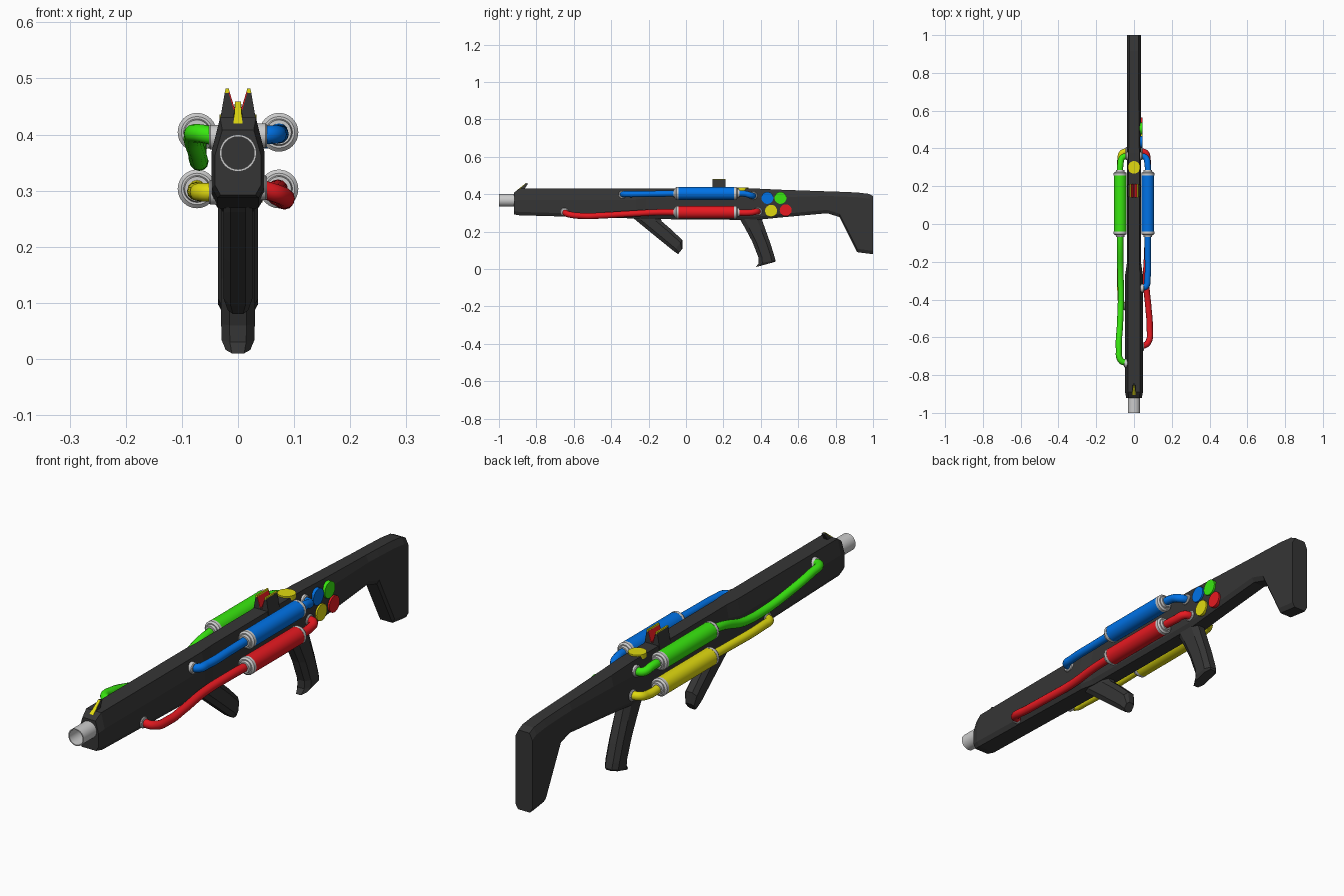
import bpy, bmesh, math
from mathutils import Vector

if "Cube" in bpy.data.objects:
    bpy.data.objects.remove(bpy.data.objects["Cube"])


def material(name, rgb):
    m = bpy.data.materials.new(name)
    m.diffuse_color = (*rgb, 1)
    m.use_nodes = True
    m.node_tree.nodes["Principled BSDF"].inputs["Base Color"].default_value = m.diffuse_color
    return m


DARK = material("dark", (0.036, 0.036, 0.036))
RED = material("red", (0.8, 0.01, 0.015))
BLUE = material("blue", (0.0, 0.17, 0.8))
GREEN = material("green", (0.04, 0.8, 0.005))
YELLOW = material("yellow", (0.75, 0.7, 0.005))


def finish(name, bm, mat=None, smooth=None):
    bmesh.ops.recalc_face_normals(bm, faces=bm.faces)
    me = bpy.data.meshes.new(name)
    bm.to_mesh(me)
    bm.free()
    ob = bpy.data.objects.new(name, me)
    bpy.context.collection.objects.link(ob)
    if mat:
        me.materials.append(mat)
    if smooth:
        bpy.ops.object.select_all(action='DESELECT')
        ob.select_set(True)
        bpy.context.view_layer.objects.active = ob
        bpy.ops.object.shade_smooth_by_angle(angle=math.radians(smooth))
    return ob


def loft(name, rings, mat, smooth=None):
    """Skin a list of equally long point rings and cap both ends."""
    bm = bmesh.new()
    vs = [[bm.verts.new(p) for p in r] for r in rings]
    n = len(vs[0])
    for a, b in zip(vs, vs[1:]):
        for i in range(n):
            bm.faces.new((a[i], a[(i + 1) % n], b[(i + 1) % n], b[i]))
    bm.faces.new(vs[0])
    bm.faces.new(vs[-1])
    return finish(name, bm, mat, smooth)


def lathe(name, profile, origin, axis, mat=None, sides=32):
    """Turn (radius, distance) points about an axis through origin."""
    q = Vector(axis).to_track_quat('Z', 'Y')
    rings = [[Vector(origin) + q @ Vector((r * math.cos(t), r * math.sin(t), d))
              for t in (2 * math.pi * i / sides for i in range(sides))]
             for r, d in profile]
    return loft(name, rings, mat, 35)


def tube(name, points, mat, radius=0.0165):
    cu = bpy.data.curves.new(name, 'CURVE')
    cu.dimensions = '3D'
    cu.bevel_depth = radius
    cu.bevel_resolution = 4
    cu.resolution_u = 8
    cu.use_fill_caps = True
    sp = cu.splines.new('BEZIER')
    sp.bezier_points.add(len(points) - 1)
    for bp, p in zip(sp.bezier_points, points):
        bp.co = p
        bp.handle_left_type = bp.handle_right_type = 'AUTO'
    ob = bpy.data.objects.new(name, cu)
    bpy.context.collection.objects.link(ob)
    cu.materials.append(mat)
    bpy.ops.object.select_all(action='DESELECT')
    ob.select_set(True)
    bpy.context.view_layer.objects.active = ob
    bpy.ops.object.convert(target='MESH')
    bpy.ops.object.shade_smooth_by_angle(angle=math.radians(45))


# Body and stock: y, bottom z, top z, half width, top half width, shoulder drop
stations = [
    (-0.92, 0.292, 0.408, 0.041, 0.028, 0.045),
    (-0.89, 0.287, 0.430, 0.047, 0.032, 0.060),
    (-0.27, 0.270, 0.430, 0.047, 0.032, 0.060),
    (-0.21, 0.267, 0.430, 0.038, 0.028, 0.050),
    (0.375, 0.262, 0.430, 0.038, 0.028, 0.050),
    (0.50, 0.275, 0.424, 0.037, 0.027, 0.040),
    (0.755, 0.298, 0.415, 0.036, 0.024, 0.025),
    (0.82, 0.278, 0.413, 0.036, 0.024, 0.025),
    (0.915, 0.090, 0.409, 0.036, 0.024, 0.025),
    (0.975, 0.082, 0.402, 0.036, 0.024, 0.025),
    (1.00, 0.080, 0.390, 0.036, 0.024, 0.025),
]
rings = []
for y, zb, zt, w, tw, d in stations:
    half = [(w - 0.010, zb), (w, zb + 0.018), (w, zt - d), (tw, zt)]
    rings.append([(x, y, z) for x, z in half] + [(-x, y, z) for x, z in half[::-1]])
loft("body_and_stock", rings, DARK)


# Grips: paired front and rear edge points with half width
def grip(name, rows):
    rings = []
    for (y0, z0), (y1, z1), w in rows:
        a, b = Vector((0, y0, z0)), Vector((0, y1, z1))
        rings.append([a.lerp(b, t) + Vector((s * w, 0, 0)) for t, s in
                      ((0, -.5), (0.22, -1), (0.78, -1), (1, -.5),
                       (1, .5), (0.78, 1), (0.22, 1), (0, .5))])
    loft(name, rings, DARK)


grip("front_grip", [((-0.30, 0.29), (-0.14, 0.29), 0.026),
                    ((-0.27, 0.262), (-0.13, 0.255), 0.026),
                    ((-0.16, 0.172), (-0.08, 0.212), 0.026),
                    ((-0.065, 0.095), (-0.02, 0.155), 0.026),
                    ((-0.042, 0.080), (-0.018, 0.110), 0.018)])
grip("rear_grip", [((0.28, 0.28), (0.40, 0.28), 0.030),
                   ((0.315, 0.22), (0.425, 0.21), 0.030),
                   ((0.355, 0.145), (0.452, 0.135), 0.030),
                   ((0.388, 0.060), (0.472, 0.070), 0.030),
                   ((0.388, 0.030), (0.479, 0.045), 0.029),
                   ((0.373, 0.010), (0.476, 0.038), 0.022)])

# Hollow barrel
lathe("barrel", [(0.033, 0), (0.033, 0.12), (0.029, 0.12), (0.029, 0.03)],
      (0, -0.88, 0.367), (0, -1, 0))

# Tanks with end caps and tubes; paths list the front hose of each tank
TX, UP, LOW = 0.073, 0.404, 0.303
tanks = [
    ("upper_right", 1, UP, BLUE,
     [(0.073, -0.15, 0.402), (0.071, -0.29, 0.40), (0.063, -0.33, 0.40), (0.030, -0.34, 0.398)]),
    ("lower_right", 1, LOW, RED,
     [(0.070, -0.15, 0.303), (0.064, -0.30, 0.295), (0.077, -0.45, 0.286),
      (0.083, -0.54, 0.283), (0.073, -0.63, 0.293), (0.035, -0.65, 0.305)]),
    ("upper_left", -1, UP, GREEN,
     [(0.073, -0.12, 0.395), (0.072, -0.25, 0.360), (0.069, -0.38, 0.352),
      (0.074, -0.53, 0.370), (0.080, -0.66, 0.397), (0.070, -0.722, 0.402), (0.032, -0.738, 0.395)]),
    ("lower_left", -1, LOW, YELLOW,
     [(0.073, -0.15, 0.30), (0.070, -0.38, 0.298), (0.062, -0.425, 0.297), (0.035, -0.435, 0.297)]),
]
for name, s, z, mat, path in tanks:
    c = (s * TX, 0, z)
    lathe(name + "_tank", [(0.034, -0.045), (0.034, 0.262)], c, (0, 1, 0), mat)
    for end, y, d in (("front", -0.04, -1), ("rear", 0.257, 1)):
        lathe(f"{name}_{end}_cap", [(0.0345, 0), (0.0345, 0.012), (0.028, 0.018),
                                    (0.024, 0.018), (0.022, 0.028)],
              (s * TX, y, z), (0, d, 0))
    tube(name + "_front_hose", [(s * TX, -0.04, z)] + [(s * x, y, hz) for x, y, hz in path], mat)
    ye = 0.36 if z == UP else 0.385
    ze = z - 0.012 if z == UP else z + 0.004
    tube(name + "_rear_hose", [(s * TX, 0.25, z), (s * 0.072, ye - 0.045, z - 0.002),
                               (s * 0.061, ye - 0.008, ze), (s * 0.025, ye, ze)], mat)
    # Washers where the hoses enter the body
    for end, y, hz, x in (("front", path[-1][1], path[-1][2], 0.042), ("rear", ye, ze, 0.034)):
        lathe(f"{name}_{end}_washer", [(0.022, -0.012), (0.022, 0.007), (0.019, 0.010)],
              (s * x, y, hz), (s, 0, 0))

# Round buttons on the right side and one on top
for name, y, z, mat in (("blue", 0.435, 0.38, BLUE), ("green", 0.505, 0.38, GREEN),
                        ("yellow", 0.455, 0.311, YELLOW), ("red", 0.533, 0.314, RED)):
    lathe(name + "_button", [(0.032, 0), (0.032, 0.014)], (0.030, y, z), (1, 0, 0), mat)
lathe("top_button", [(0.033, 0), (0.033, 0.018)], (0, 0.30, 0.418), (0, 0, 1), YELLOW)


def prism(name, xz, y0, y1, mat):
    loft(name, [[(x, y, z) for x, z in xz] for y in (y0, y1)], mat)


# Rear sight: two horns with red inner faces and yellow tips
for side, s in (("right", 1), ("left", -1)):
    prism(side + "_sight_horn", [(s * x, z) for x, z in
          ((0, 0.425), (0.034, 0.415), (0.023, 0.478), (0.016, 0.478), (0.005, 0.438), (0, 0.434))],
          0.142, 0.21, DARK)
    prism(side + "_sight_red_face", [(s * x, z) for x, z in
          ((0.017, 0.476), (0.015, 0.476), (0.003, 0.437), (0.005, 0.435))], 0.141, 0.211, RED)
    prism(side + "_sight_tip", [(s * x, z) for x, z in
          ((0.0235, 0.474), (0.022, 0.482), (0.016, 0.482), (0.015, 0.474))], 0.141, 0.211, YELLOW)

# Front sight: raked wedge with a yellow front
for name, off, w, mat in (("front_sight", 0.006, 0.009, DARK), ("front_sight_face", 0, 0.008, YELLOW)):
    yz = ((-0.905 + off, 0.420), (-0.856 + off / 2, 0.459), (-0.850 + off, 0.456), (-0.872 + off, 0.425))
    loft(name, [[(x * (0.6 if z > 0.45 else 1), y, z) for y, z in yz] for x in (-w, w)], mat)
